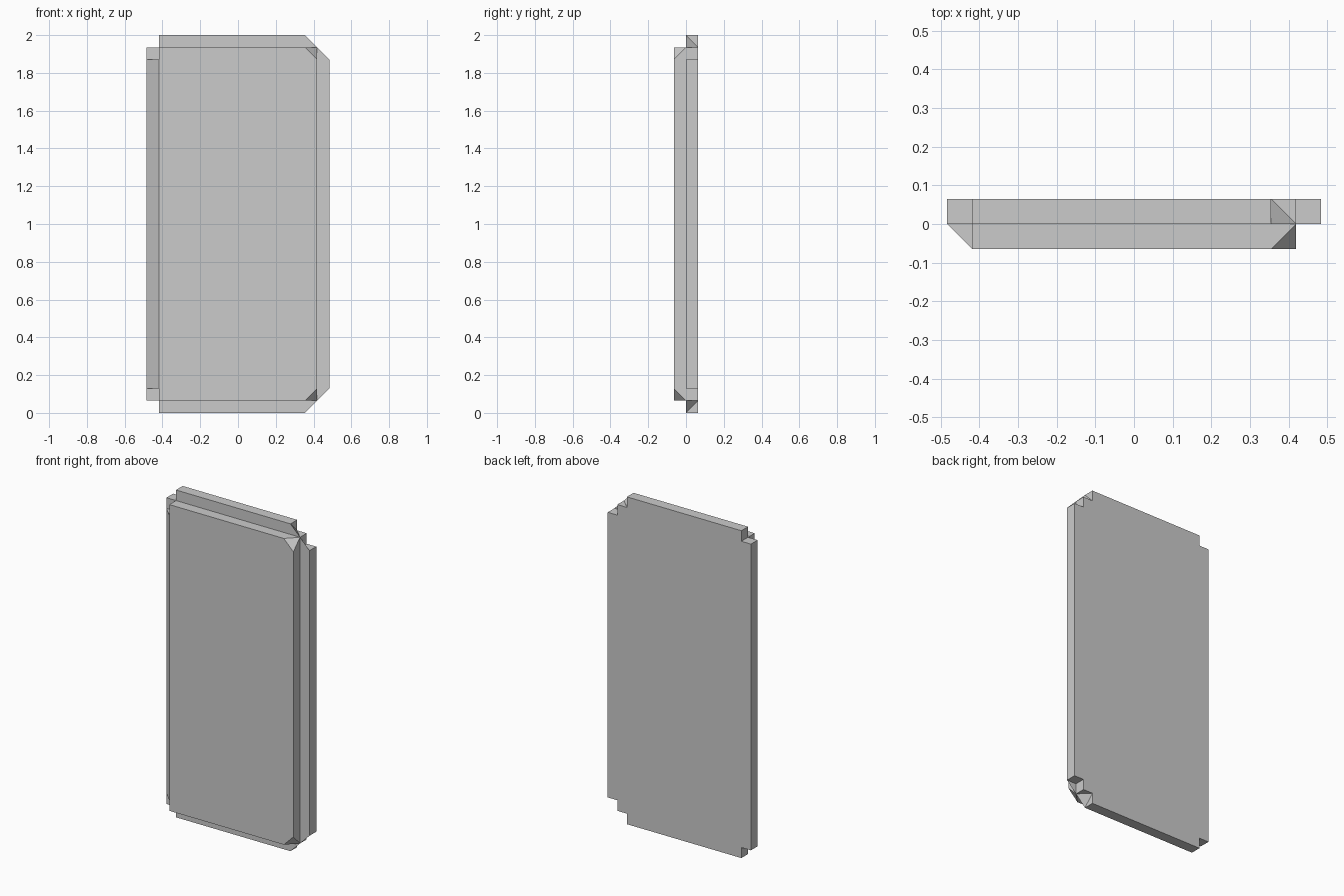
import bpy, bmesh

if "Cube" in bpy.data.objects:
    bpy.data.objects.remove(bpy.data.objects["Cube"])

U = 2 / 31          # grid unit of the stepped panel
X = 7.5             # half width in units
Z = 15.5            # half height in units (z measured from the centre)


def to_world(p):
    return (p[0] * U, p[1] * U, p[2] * U + 1)


def finish(name, bm):
    bmesh.ops.recalc_face_normals(bm, faces=bm.faces)
    mesh = bpy.data.meshes.new(name)
    bm.to_mesh(mesh)
    bm.free()
    obj = bpy.data.objects.new(name, mesh)
    bpy.context.collection.objects.link(obj)
    return obj


def hull(name, points):
    bm = bmesh.new()
    for p in points:
        bm.verts.new(to_world(p))
    bmesh.ops.convex_hull(bm, input=bm.verts)
    bmesh.ops.dissolve_limit(bm, angle_limit=0.01, verts=bm.verts, edges=bm.edges)
    return finish(name, bm)


# back slab: stepped outline, mirrored top to bottom, extruded one unit deep
upper = [(-X, Z - 1), (-X + 1, Z - 1), (-X + 1, Z), (X - 2, Z),
         (X - 2, Z - 1), (X - 1, Z - 1), (X - 1, Z - 2), (X, Z - 2)]
outline = upper + [(x, -z) for x, z in reversed(upper)]
bm = bmesh.new()
face = bm.faces.new([bm.verts.new(to_world((x, 0, z))) for x, z in outline])
ext = bmesh.ops.extrude_face_region(bm, geom=[face], use_keep_orig=True)
bmesh.ops.translate(bm, vec=(0, U, 0),
                    verts=[v for v in ext["geom"] if isinstance(v, bmesh.types.BMVert)])
finish("back_slab", bm)

# front slab with its two right corners cut off
pts = []
for s in (1, -1):
    pts += [(-X + 1, 0, s * (Z - 1)), (-X + 1, -1, s * (Z - 1)),
            (X - 1, 0, s * (Z - 1)), (X - 2, -1, s * (Z - 1)),
            (X - 1, -1, s * (Z - 2))]
hull("front_slab", pts)

# sloped strip along the left edge
hull("left_bevel", [(x, y, s * (Z - 2)) for s in (1, -1)
                    for x, y in ((-X, 0), (-X + 1, 0), (-X + 1, -1))])

# small corner fillers at the right end, top and bottom
for s, tag in ((1, "top"), (-1, "bottom")):
    a, b = X - 2, s * (Z - 1)
    hull(tag + "_corner_wedge", [(a, 0, b), (a + 1, 0, b), (a, 1, b), (a, 0, s * Z)])
    c, d = X - 1, s * (Z - 2)
    bm = bmesh.new()
    tri = [(c, 0, d), (c + 1, 0, d), (c, 0, s * (Z - 1))]
    bm.faces.new([bm.verts.new(to_world(p)) for p in tri])
    finish(tag + "_corner_plate", bm)
